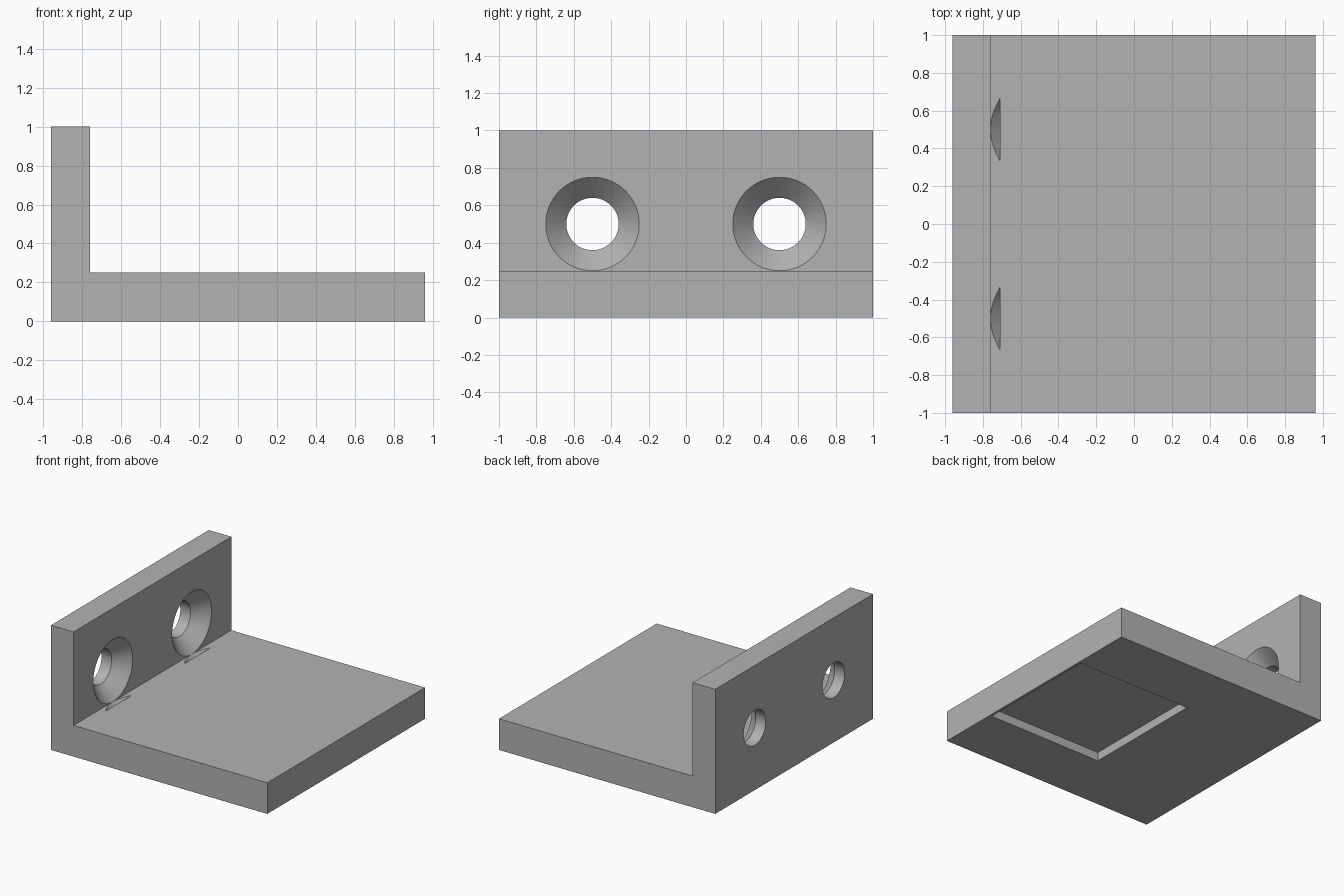
import bpy, bmesh, math

if "Cube" in bpy.data.objects:
    bpy.data.objects.remove(bpy.data.objects["Cube"])

grey = bpy.data.materials.new("grey")
grey.diffuse_color = (0.45, 0.45, 0.45, 1)
grey.use_nodes = True
grey.node_tree.nodes["Principled BSDF"].inputs["Base Color"].default_value = grey.diffuse_color


def prism(name, points, axis, start, depth):
    """Extrude a flat outline along an axis."""
    bm = bmesh.new()
    place = {"y": lambda a, b: (a, start, b), "z": lambda a, b: (a, b, start)}[axis]
    face = bm.faces.new([bm.verts.new(place(a, b)) for a, b in points])
    out = bmesh.ops.extrude_face_region(bm, geom=[face])
    move = (0, depth, 0) if axis == "y" else (0, 0, depth)
    bmesh.ops.translate(bm, vec=move, verts=[v for v in out["geom"] if isinstance(v, bmesh.types.BMVert)])
    return finish(name, bm)


def lathe_x(name, profile, y, z, sides=64):
    """Closed solid of rings (x, radius) around an axis along x."""
    bm = bmesh.new()
    rings = [[bm.verts.new((x, y + r * math.cos(2 * math.pi * i / sides),
                            z + r * math.sin(2 * math.pi * i / sides)))
              for i in range(sides)] for x, r in profile]
    for a, b in zip(rings, rings[1:]):
        for i in range(sides):
            j = (i + 1) % sides
            bm.faces.new((a[i], a[j], b[j], b[i]))
    bm.faces.new(rings[0])
    bm.faces.new(rings[-1])
    return finish(name, bm)


def finish(name, bm):
    bmesh.ops.recalc_face_normals(bm, faces=bm.faces)
    mesh = bpy.data.meshes.new(name)
    bm.to_mesh(mesh)
    bm.free()
    mesh.materials.append(grey)
    obj = bpy.data.objects.new(name, mesh)
    bpy.context.collection.objects.link(obj)
    return obj


# L-shaped bracket body
bracket = prism("bracket", [(-0.96, 0), (0.96, 0), (0.96, 0.25), (-0.76, 0.25),
                            (-0.76, 1), (-0.96, 1)], "y", -1, 2)

# Countersunk screw holes; the flared end also nicks the base plate
cutters = [lathe_x("screw_hole_cutter", [(-1.1, 0.14), (-0.87, 0.14), (-0.71, 0.30)], y, 0.5)
           for y in (-0.5, 0.5)]

# Shallow square recess under the base plate
cutters.append(prism("recess_cutter", [(-0.08, -0.51), (0.94, -0.51), (0.94, 0.51), (-0.08, 0.51)],
                     "z", -0.1, 0.17))

# Cut, apply and discard the helpers
for cutter in cutters:
    mod = bracket.modifiers.new("cut", "BOOLEAN")
    mod.operation = "DIFFERENCE"
    mod.solver = "EXACT"
    mod.object = cutter
bpy.context.view_layer.objects.active = bracket
bracket.select_set(True)
for mod in list(bracket.modifiers):
    bpy.ops.object.modifier_apply(modifier=mod.name)
for cutter in cutters:
    bpy.data.objects.remove(cutter)
bpy.ops.object.shade_smooth_by_angle(angle=math.radians(30))
